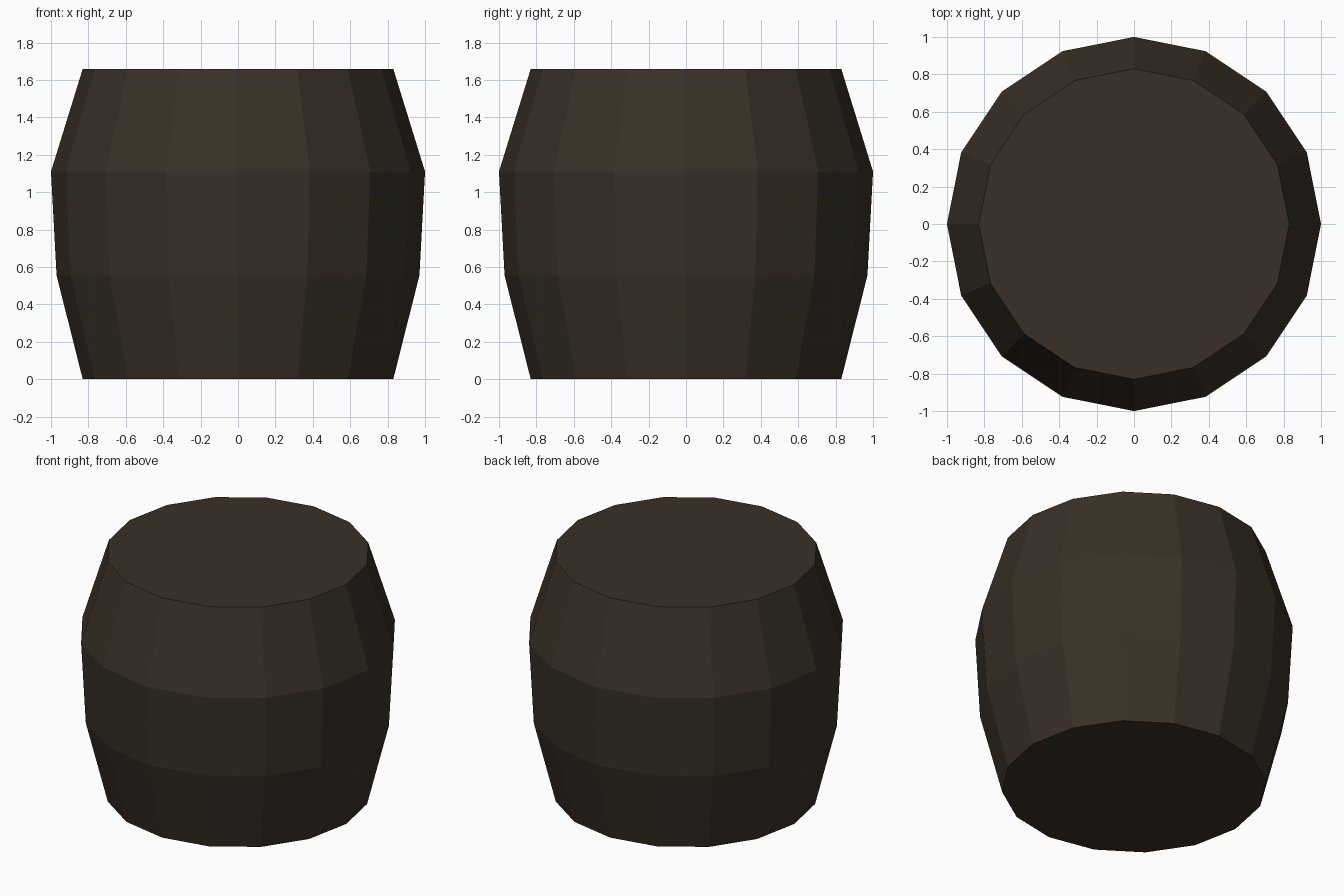
import bpy, bmesh, math

if "Cube" in bpy.data.objects:
    bpy.data.objects.remove(bpy.data.objects["Cube"])

SIDES = 16
# Barrel profile: (radius, height)
PROFILE = [(0.83, 0.0), (0.97, 0.555), (1.0, 1.11), (0.83, 1.66)]

wood = bpy.data.materials.new("dark brown wood")
wood.diffuse_color = (0.042, 0.030, 0.0194, 1)
wood.use_nodes = True
wood.node_tree.nodes["Principled BSDF"].inputs["Base Color"].default_value = wood.diffuse_color

# Barrel body: stacked rings joined by staves, closed with flat lids
bm = bmesh.new()
rings = [[bm.verts.new((r * math.cos(2 * math.pi * i / SIDES),
                        r * math.sin(2 * math.pi * i / SIDES), z))
          for i in range(SIDES)] for r, z in PROFILE]
for low, high in zip(rings, rings[1:]):
    for i in range(SIDES):
        j = (i + 1) % SIDES
        bm.faces.new((low[i], low[j], high[j], high[i]))
bm.faces.new(rings[0][::-1])
bm.faces.new(rings[-1])

mesh = bpy.data.meshes.new("barrel")
bm.to_mesh(mesh)
bm.free()
mesh.materials.append(wood)
bpy.context.collection.objects.link(bpy.data.objects.new("barrel", mesh))
